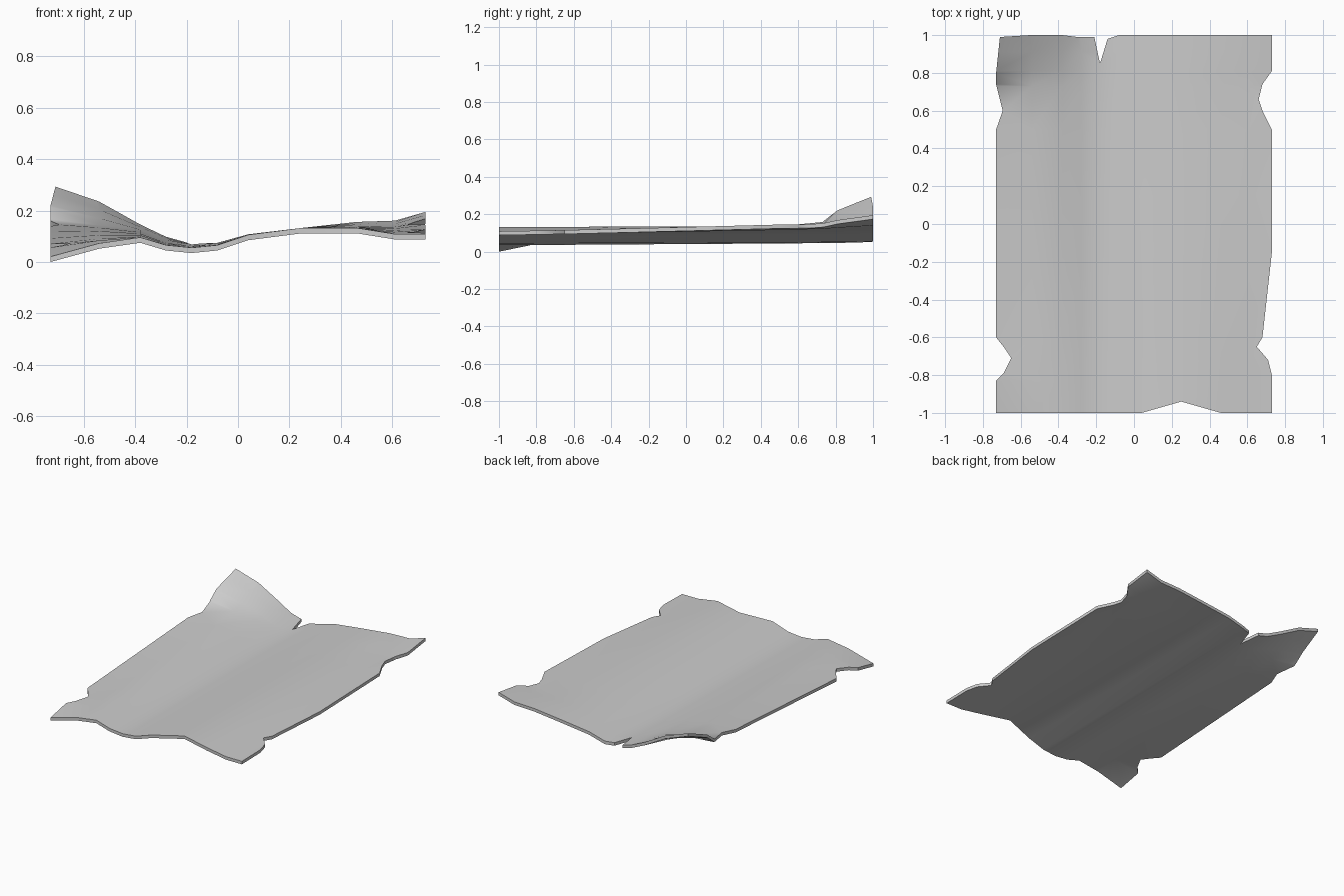
import bpy, bmesh

if "Cube" in bpy.data.objects:
    bpy.data.objects.remove(bpy.data.objects["Cube"])

# Torn outline of the sheet, seen from above
OUTLINE = [(-.73, -1), (.04, -1), (.25, -.94), (.46, -1), (.73, -1), (.73, -.8), (.71, -.72),
           (.65, -.65), (.68, -.6), (.73, -.15), (.73, .5), (.68, .6), (.66, .66), (.68, .74),
           (.73, .81), (.73, 1), (-.08, 1), (-.14, .98), (-.18, .85), (-.21, .99), (-.3, .99),
           (-.38, 1), (-.55, 1), (-.71, .99), (-.73, .8), (-.73, .74), (-.695, .6), (-.73, .5),
           (-.73, -.6), (-.69, -.65), (-.65, -.71), (-.69, -.79), (-.73, -.83)]

# Underside height across the sheet, at several stations along its length
XS = [-.73, -.54, -.38, -.28, -.18, -.08, .04, .25, .46, .61, .73]
STATIONS = {
    -1.0: [.000, .052, .075, .045, .035, .045, .085, .112, .112, .088, .088],
    -.83: [.035, .063, .076, .046, .036, .045, .085, .112, .112, .091, .091],
    -.60: [.050, .070, .078, .047, .037, .046, .085, .112, .112, .096, .095],
    0.50: [.118, .113, .095, .056, .044, .050, .085, .112, .116, .116, .124],
    0.73: [.138, .122, .100, .060, .046, .051, .086, .112, .120, .122, .138],
    0.81: [.200, .150, .105, .066, .047, .052, .086, .112, .125, .128, .148],
    1.00: [.284, .214, .125, .078, .050, .054, .087, .112, .135, .140, .174],
}
THICKNESS = .021


def lerp_table(keys, values, k):
    k = min(max(k, keys[0]), keys[-1])
    for a, b, va, vb in zip(keys, keys[1:], values, values[1:]):
        if k <= b:
            return va + (vb - va) * (k - a) / (b - a)
    return values[-1]


def height(x, y):
    ys = list(STATIONS)
    return lerp_table(ys, [lerp_table(XS, STATIONS[s], x) for s in ys], y)


# Flat sheet, cut into a grid along the bend lines
bm = bmesh.new()
bm.faces.new([bm.verts.new((x, y, 0)) for x, y in OUTLINE])
cuts = [((x, 0, 0), (1, 0, 0)) for x in XS[1:-1]]
cuts += [((0, y, 0), (0, 1, 0)) for y in list(STATIONS)[1:-1] + [-.25, .15, .91]]
for co, no in cuts:
    geom = bm.verts[:] + bm.edges[:] + bm.faces[:]
    bmesh.ops.bisect_plane(bm, geom=geom, dist=1e-4, plane_co=co, plane_no=no)
bmesh.ops.triangulate(bm, faces=[f for f in bm.faces if len(f.verts) > 4])

# Curl the corners and fold the trough
for v in bm.verts:
    v.co.z = height(v.co.x, v.co.y)

# Paper thickness
ext = bmesh.ops.extrude_face_region(bm, geom=bm.faces[:], use_keep_orig=True)
top = [g for g in ext["geom"] if isinstance(g, bmesh.types.BMVert)]
bmesh.ops.translate(bm, verts=top, vec=(0, 0, THICKNESS))
bmesh.ops.recalc_face_normals(bm, faces=bm.faces[:])

mesh = bpy.data.meshes.new("parchment_sheet")
bm.to_mesh(mesh)
bm.free()
sheet = bpy.data.objects.new("parchment_sheet", mesh)
bpy.context.collection.objects.link(sheet)
bpy.context.view_layer.objects.active = sheet
sheet.select_set(True)
bpy.ops.object.shade_smooth_by_angle(angle=.7)
